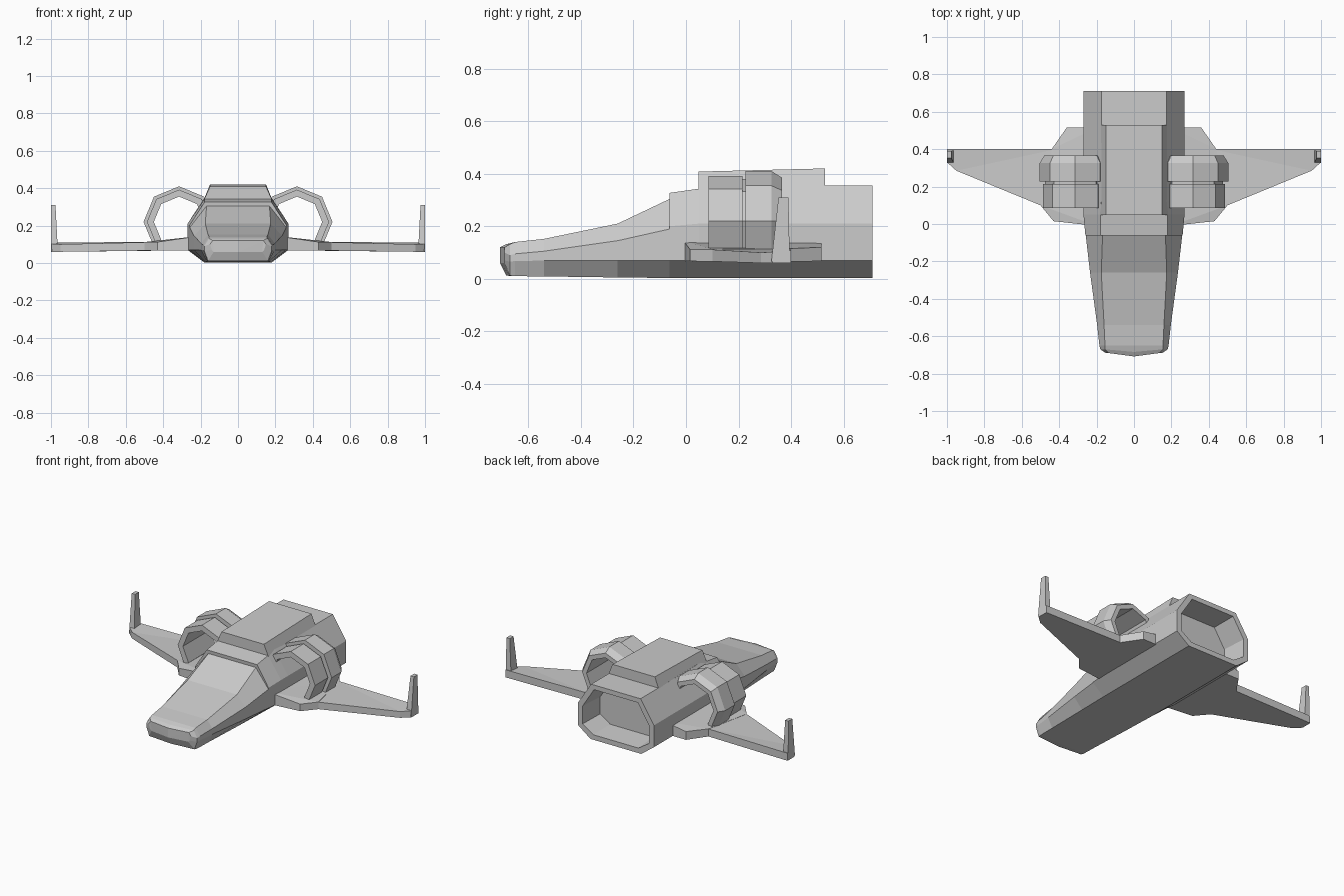
import bpy, bmesh, math
from mathutils import Vector

cube = bpy.data.objects.get("Cube")
if cube:
    bpy.data.objects.remove(cube, do_unlink=True)

grey = bpy.data.materials.new("light_grey")
grey.use_nodes = True
COLOUR = (0.6, 0.6, 0.6, 1)
grey.diffuse_color = COLOUR
grey.node_tree.nodes["Principled BSDF"].inputs["Base Color"].default_value = COLOUR


def loft(name, rings, closed=False):
    """Skin a list of equal-length point loops; closed joins last to first."""
    bm = bmesh.new()
    loops = [[bm.verts.new(p) for p in ring] for ring in rings]
    pairs = list(zip(loops, loops[1:]))
    if closed:
        pairs.append((loops[-1], loops[0]))
    for a, b in pairs:
        for i in range(len(a)):
            j = (i + 1) % len(a)
            bm.faces.new((a[i], a[j], b[j], b[i]))
    if not closed:
        bm.faces.new(loops[0])
        bm.faces.new(loops[-1])
    big = [f for f in bm.faces if len(f.verts) > 4]
    bmesh.ops.triangulate(bm, faces=big)
    bmesh.ops.recalc_face_normals(bm, faces=bm.faces)
    mesh = bpy.data.meshes.new(name)
    bm.to_mesh(mesh)
    bm.free()
    mesh.materials.append(grey)
    obj = bpy.data.objects.new(name, mesh)
    bpy.context.collection.objects.link(obj)
    return obj


def section(y, half, bow=0.0):
    """Symmetric hull section from bottom to top; bow pushes the centre forward."""
    right = [Vector((x, y, z)) for x, z in half]
    left = [Vector((-x, y, z)) for x, z in reversed(half)]
    top = Vector((0, y - bow, half[-1][1]))
    bottom = Vector((0, y - bow, half[0][1]))
    return right + [top] + left + [bottom]


def mirrored(name, rings, closed=False):
    for side, s in (("left", 1), ("right", -1)):
        loft(side + "_" + name, [[(s * x, y, z) for x, y, z in r] for r in rings], closed)


# Fuselage with stepped cockpit frame and recessed exhaust
rear = [(0.18, 0.003), (0.27, 0.07), (0.27, 0.21), (0.175, 0.355)]
inner = [(0.16, 0.035), (0.235, 0.085), (0.235, 0.2), (0.155, 0.325)]
deep = [(x * 0.95, z * 0.95 + 0.01) for x, z in inner]
loft("fuselage", [
    section(-0.69, [(0.13, 0.06), (0.14, 0.07), (0.15, 0.1), (0.135, 0.12)], 0.018),
    section(-0.67, [(0.16, 0.012), (0.18, 0.065), (0.18, 0.09), (0.155, 0.132)], 0.014),
    section(-0.65, [(0.165, 0.01), (0.185, 0.068), (0.185, 0.095), (0.155, 0.14)]),
    section(-0.54, [(0.167, 0.009), (0.197, 0.069), (0.197, 0.105), (0.16, 0.152)]),
    section(-0.26, [(0.175, 0.005), (0.235, 0.07), (0.235, 0.145), (0.175, 0.21)]),
    section(-0.06, [(0.18, 0.003), (0.258, 0.07), (0.258, 0.19), (0.168, 0.305)]),
    section(-0.062, [(0.18, 0.003), (0.26, 0.07), (0.26, 0.2), (0.178, 0.327)]),
    section(0.05, [(0.18, 0.003), (0.27, 0.07), (0.27, 0.21), (0.178, 0.343)]),
    section(0.12, rear),
    section(0.71, rear),
    section(0.71, inner),
    section(0.55, deep),
])

# Raised roof housing
loft("roof_housing", [
    [(-0.19, y, 0.32), (0.19, y, 0.32), (0.15, y, z), (-0.15, y, z)]
    for y, z in ((0.048, 0.408), (0.53, 0.42))
])


# Wings: inboard shoulder and tapering outer panel
def plate(points):
    """Bottom and top loops from (x, y, bottom, top) corners."""
    return [[(x, y, b) for x, y, b, t in points], [(x, y, t) for x, y, b, t in points]]


mirrored("wing_root", plate([
    (0.2, -0.01, 0.067, 0.145), (0.43, 0.015, 0.067, 0.112), (0.5, 0.1, 0.066, 0.112),
    (0.44, 0.4, 0.066, 0.115), (0.36, 0.515, 0.067, 0.12), (0.2, 0.515, 0.067, 0.145),
]))
mirrored("outer_wing", plate([
    (0.42, 0.07, 0.067, 0.111), (0.5, 0.1, 0.066, 0.111), (0.95, 0.285, 0.06, 0.1),
    (1.0, 0.33, 0.06, 0.102), (1.0, 0.4, 0.06, 0.108), (0.42, 0.4, 0.066, 0.114),
]))

# Upright wingtip fins
mirrored("wingtip_fin", [
    [(a, f, z), (1.0, f, z), (1.0, b, z), (a, b, z)]
    for a, f, b, z in ((0.963, 0.325, 0.395, 0.065), (0.976, 0.352, 0.39, 0.31))
])


# Engine cowls: open eight-sided hoops sunk into the hull and wing
def hoop(profile):
    rings = []
    for step in range(-1, 5):
        a = step * math.pi / 4
        rings.append([(0.315 + r * math.cos(a), y, 0.22 + r * math.sin(a))
                      for y, r in profile])
    return rings


mirrored("engine_cowl", hoop([
    (0.085, 0.135), (0.085, 0.172), (0.215, 0.172), (0.215, 0.16), (0.227, 0.16),
    (0.227, 0.19), (0.325, 0.19), (0.365, 0.165), (0.365, 0.135),
]))
